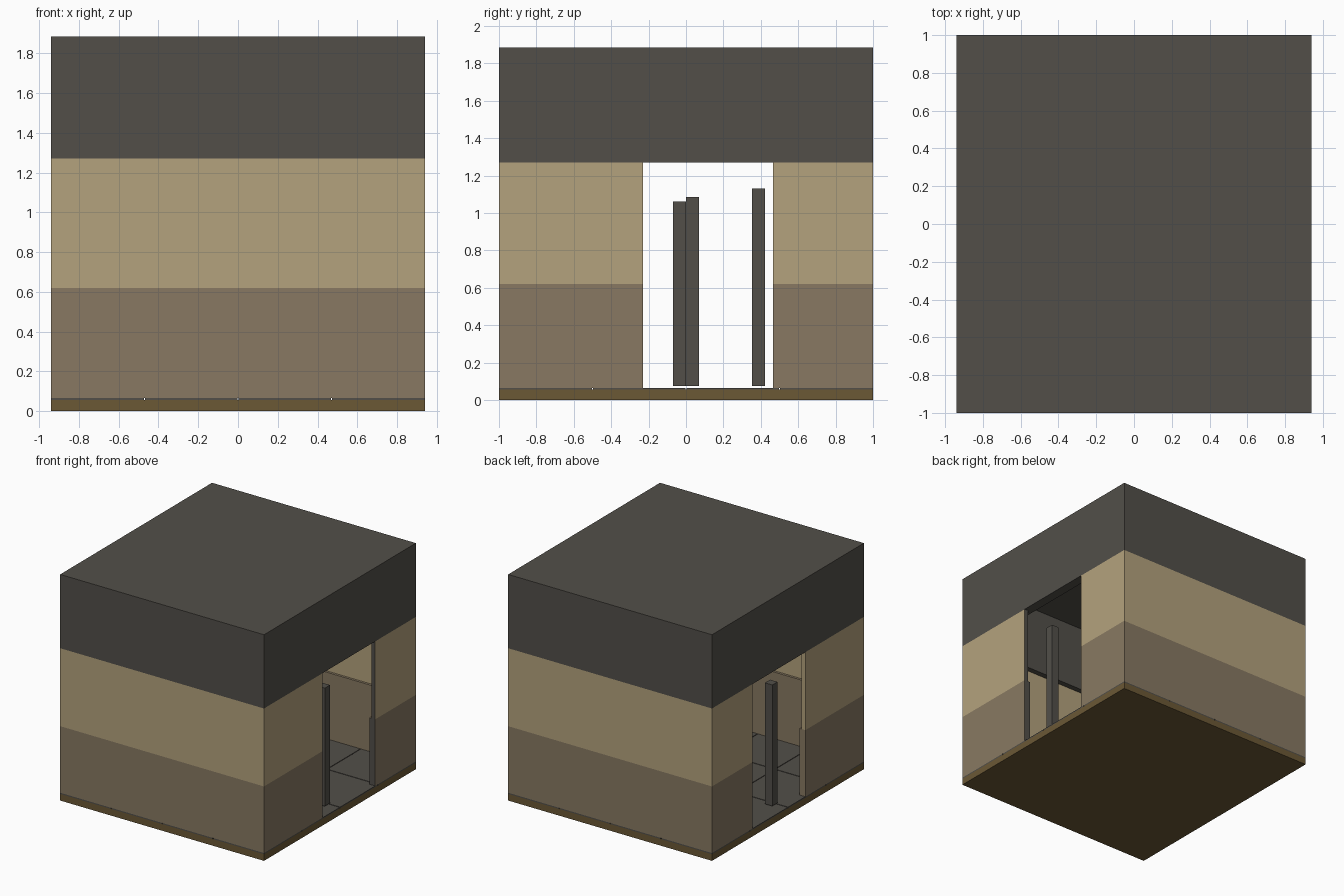
import bpy
import bmesh

old = bpy.data.objects.get("Cube")
if old:
    bpy.data.objects.remove(old, do_unlink=True)


def material(name, rgb):
    """Flat colour given as 0-255 sRGB, stored as linear."""
    lin = [((c / 255 + 0.055) / 1.055) ** 2.4 for c in rgb] + [1.0]
    m = bpy.data.materials.new(name)
    m.use_nodes = True
    m.diffuse_color = lin
    bsdf = m.node_tree.nodes["Principled BSDF"]
    bsdf.inputs["Base Color"].default_value = lin
    bsdf.inputs["Roughness"].default_value = 0.9
    return m


charcoal = material("charcoal", (82, 79, 73))
sand = material("sand", (180, 162, 125))
taupe = material("taupe", (136, 121, 98))
earth = material("earth_brown", (107, 88, 53))

HX, HY = 0.94, 1.0             # half width and half depth
DOOR = (-0.23, 0.465)          # doorway span along y
FLOOR, DADO, LINTEL, EAVE, TOP = 0.065, 0.62, 1.27, 1.825, 1.885


def add_boxes(name, boxes, mat, dark_jambs=False):
    """One object from (x0, x1, y0, y1, z0, z1) boxes."""
    bm = bmesh.new()
    for x0, x1, y0, y1, z0, z1 in boxes:
        verts = bmesh.ops.create_cube(bm, size=1)["verts"]
        for v in verts:
            v.co.x = x1 if v.co.x > 0 else x0
            v.co.y = y1 if v.co.y > 0 else y0
            v.co.z = z1 if v.co.z > 0 else z0
    bm.normal_update()
    if dark_jambs:
        for f in bm.faces:
            c = f.calc_center_median()
            at_door = any(abs(c.y - d) < 0.001 for d in DOOR)
            if c.x > 0 and at_door and abs(f.normal.y) > 0.9:
                f.material_index = 1
    mesh = bpy.data.meshes.new(name)
    bm.to_mesh(mesh)
    bm.free()
    mesh.materials.append(mat)
    if dark_jambs:
        mesh.materials.append(charcoal)
    obj = bpy.data.objects.new(name, mesh)
    bpy.context.collection.objects.link(obj)
    return obj


def wall_band(name, t, z0, z1, mat, doorway):
    """Ring of four walls of thickness t, with optional side doorways."""
    inner = HY - t
    boxes = [(-HX, HX, -HY, -inner, z0, z1), (-HX, HX, inner, HY, z0, z1)]
    spans = [(-inner, DOOR[0]), (DOOR[1], inner)] if doorway else [(-inner, inner)]
    for x0, x1 in ((-HX, t - HX), (HX - t, HX)):
        boxes += [(x0, x1, y0, y1, z0, z1) for y0, y1 in spans]
    add_boxes(name, boxes, mat, doorway)


# Base slab and floor tiles with narrow open joints
add_boxes("base_slab", [(-HX, HX, -HY, HY, 0, 0.055)], earth)
gap = 0.003
tiles = []
for i in range(4):
    for j in range(4):
        x, y = -HX + i * HX / 2, -HY + j * HY / 2
        tiles.append((x + gap * (i > 0), x + HX / 2 - gap * (i < 3),
                      y + gap * (j > 0), y + HY / 2 - gap * (j < 3),
                      0.055, FLOOR))
add_boxes("floor_tiles", tiles, charcoal)

# Stacked wall bands, the middle one thinnest
wall_band("lower_walls", 0.055, FLOOR, DADO, taupe, True)
wall_band("middle_walls", 0.035, DADO, LINTEL, sand, True)
wall_band("upper_walls", 0.08, LINTEL, EAVE, charcoal, False)

# Roof slab
add_boxes("roof_slab", [(-HX, HX, -HY, HY, EAVE, TOP)], charcoal)

# Free-standing posts near the doorways
for name, x, y, top in (("right_post", -0.81, 0.035, 1.085),
                        ("left_post", 0.815, -0.035, 1.06),
                        ("door_post", -0.81, 0.388, 1.13)):
    w = 0.034
    add_boxes(name, [(x - w, x + w, y - w, y + w, FLOOR + 0.01, top)], charcoal)
